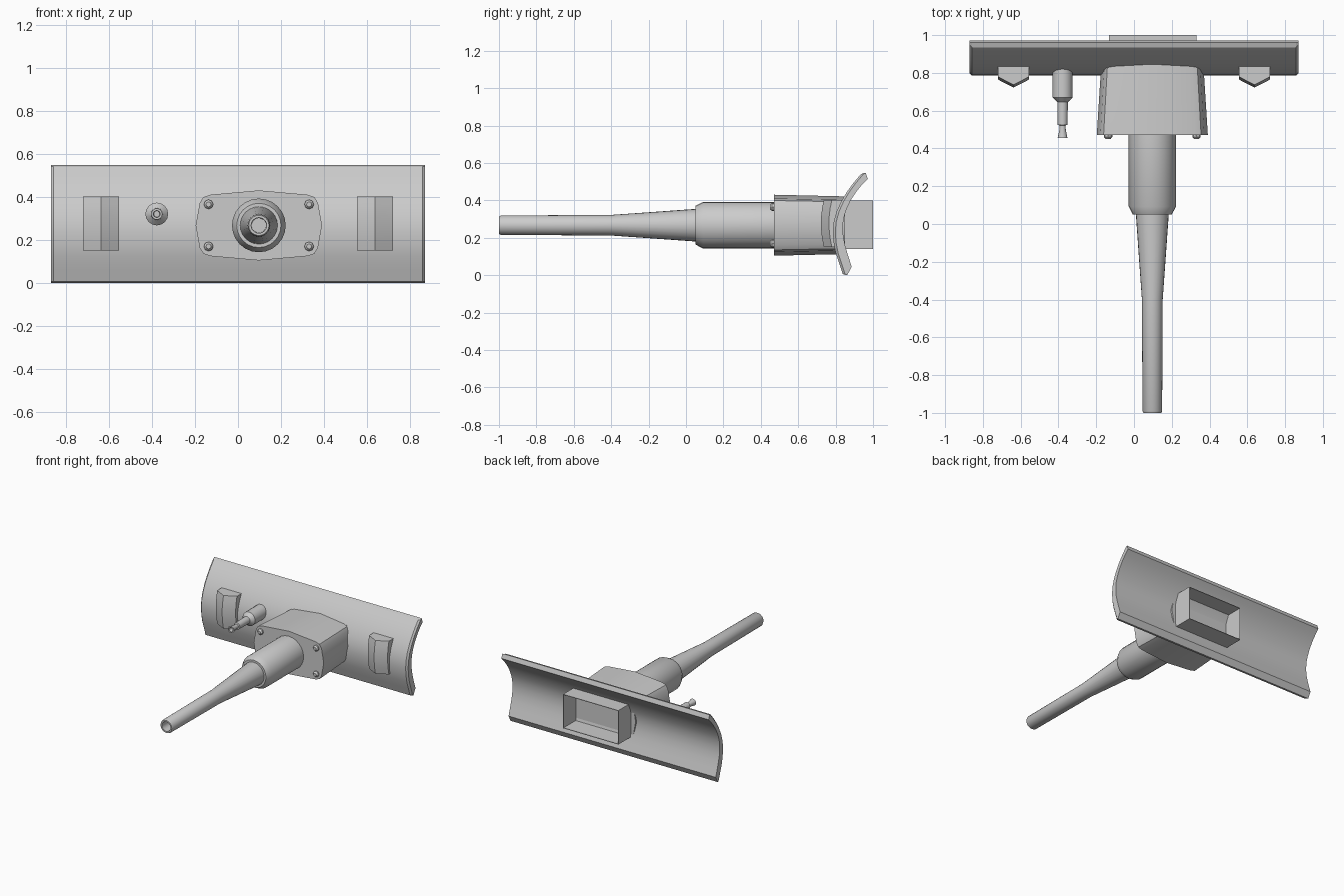
import bpy, bmesh, math
from mathutils import Vector

if "Cube" in bpy.data.objects:
    bpy.data.objects.remove(bpy.data.objects["Cube"])

grey = bpy.data.materials.new("light_grey")
grey.diffuse_color = (0.6, 0.6, 0.6, 1)
grey.use_nodes = True
grey.node_tree.nodes["Principled BSDF"].inputs["Base Color"].default_value = grey.diffuse_color
CX, CZ = 0.097, 0.267   # gun axis


def make(name, rings, cap_start=True, cap_end=True, smooth=30):
    """Loft closed rings of points into one object."""
    bm = bmesh.new()
    loops = [[bm.verts.new(p) for p in r] for r in rings]
    n = len(loops[0])
    for a, b in zip(loops, loops[1:]):
        for i in range(n):
            j = (i + 1) % n
            bm.faces.new((a[i], a[j], b[j], b[i]))
    if cap_start:
        bm.faces.new(loops[0])
    if cap_end:
        bm.faces.new(loops[-1])
    bmesh.ops.recalc_face_normals(bm, faces=bm.faces)
    me = bpy.data.meshes.new(name)
    bm.to_mesh(me)
    bm.free()
    me.materials.append(grey)
    ob = bpy.data.objects.new(name, me)
    bpy.context.collection.objects.link(ob)
    bpy.context.view_layer.objects.active = ob
    ob.select_set(True)
    bpy.ops.object.shade_smooth_by_angle(angle=math.radians(smooth))
    ob.select_set(False)
    return ob


def turned(name, x, z, profile, seg=20):
    """Round part along y from (y, radius) pairs."""
    rings = [[(x + r * math.cos(2 * math.pi * i / seg), y,
               z + r * math.sin(2 * math.pi * i / seg)) for i in range(seg)]
             for y, r in profile]
    return make(name, rings)


# Curved shield plate: front and back curves in (y, z)
front = [(0.935, 0.54), (0.895, 0.493), (0.86, 0.445), (0.83, 0.395), (0.805, 0.34),
         (0.79, 0.285), (0.785, 0.23), (0.79, 0.17), (0.80, 0.12), (0.82, 0.06), (0.838, 0.006)]
back = [(0.862, 0.0), (0.886, 0.045), (0.868, 0.10), (0.853, 0.15), (0.842, 0.20), (0.838, 0.25),
        (0.842, 0.30), (0.855, 0.345), (0.88, 0.40), (0.91, 0.445), (0.94, 0.483),
        (0.972, 0.515), (0.96, 0.548)]


def shield_y(z):
    for (y0, z0), (y1, z1) in zip(front, front[1:]):
        if z1 <= z <= z0:
            return y0 + (y1 - y0) * (z0 - z) / (z0 - z1)
    return front[-1][0]


def section(x, inset):
    return [(x, y + inset, z) for y, z in front] + [(x, y, z) for y, z in back]


make("shield", [section(-0.858, 0), section(0.858, 0)], False, False)
for s in (-1, 1):
    make("shield_end", [section(0.858 * s, 0), section(0.87 * s, 0.013)], False, True)

# Gun housing with a shallow ridge above and below
half = [(0, 0.163), (0.225, 0.143), (0.258, 0.132), (0.275, 0.105), (0.294, 0)]
q = half + [(x, -z) for x, z in half[-2::-1]]
outline = q + [(-x, z) for x, z in q[-2:0:-1]]
make("gun_housing", [[(CX + x * k, y, CZ + z * m) for x, z in outline]
                     for y, k, m in ((0.47, 1, 1), (0.82, 0.925, 0.95), (0.85, 0.915, 0.945))])

# Barrel sleeve and tapered hollow barrel
turned("barrel_sleeve", CX, CZ, [(0.50, 0.125), (0.092, 0.125), (0.05, 0.103)], 24)
turned("barrel", CX, CZ, [(0.07, 0.087), (0.05, 0.087), (-0.40, 0.055), (-0.99, 0.052),
                          (-1.0, 0.047), (-1.0, 0.036), (-0.90, 0.034)], 24)

# Small side gun
turned("side_gun", -0.378, 0.32,
       [(0.83, 0.053), (0.67, 0.053), (0.645, 0.028), (0.525, 0.026), (0.522, 0.016),
        (0.505, 0.016), (0.455, 0.026), (0.455, 0.016), (0.49, 0.014)], 16)

# Domed bolts on the housing face
for sx in (-1, 1):
    for sz in (-1, 1):
        turned("housing_bolt", CX + 0.234 * sx, CZ + 0.098 * sz,
               [(0.475, 0.022), (0.46, 0.022), (0.449, 0.012)], 8)

# Ridged lugs following the shield curve
for s in (-1, 1):
    rings = []
    for z, y in ((0.402, 0.737), (0.36, 0.728), (0.31, 0.722), (0.25, 0.722), (0.20, 0.727), (0.15, 0.737)):
        yb = shield_y(z) + 0.02
        cx = 0.638 * s
        rings.append([(cx - 0.083, yb, z), (cx - 0.083, y + 0.043, z), (cx, y, z),
                      (cx + 0.083, y + 0.043, z), (cx + 0.083, yb, z)])
    make("shield_lug", rings, smooth=20)

# Open rectangular frame behind the shield
x0, x1, z0, z1 = -0.132, 0.332, 0.14, 0.398


def rect(y, t):
    return [(x0 + t, y, z0 + t), (x1 - t, y, z0 + t), (x1 - t, y, z1 - t), (x0 + t, y, z1 - t)]


make("rear_frame", [rect(0.83, 0), rect(1.0, 0), rect(1.0, 0.004), rect(0.83, 0.004)], False, False)
